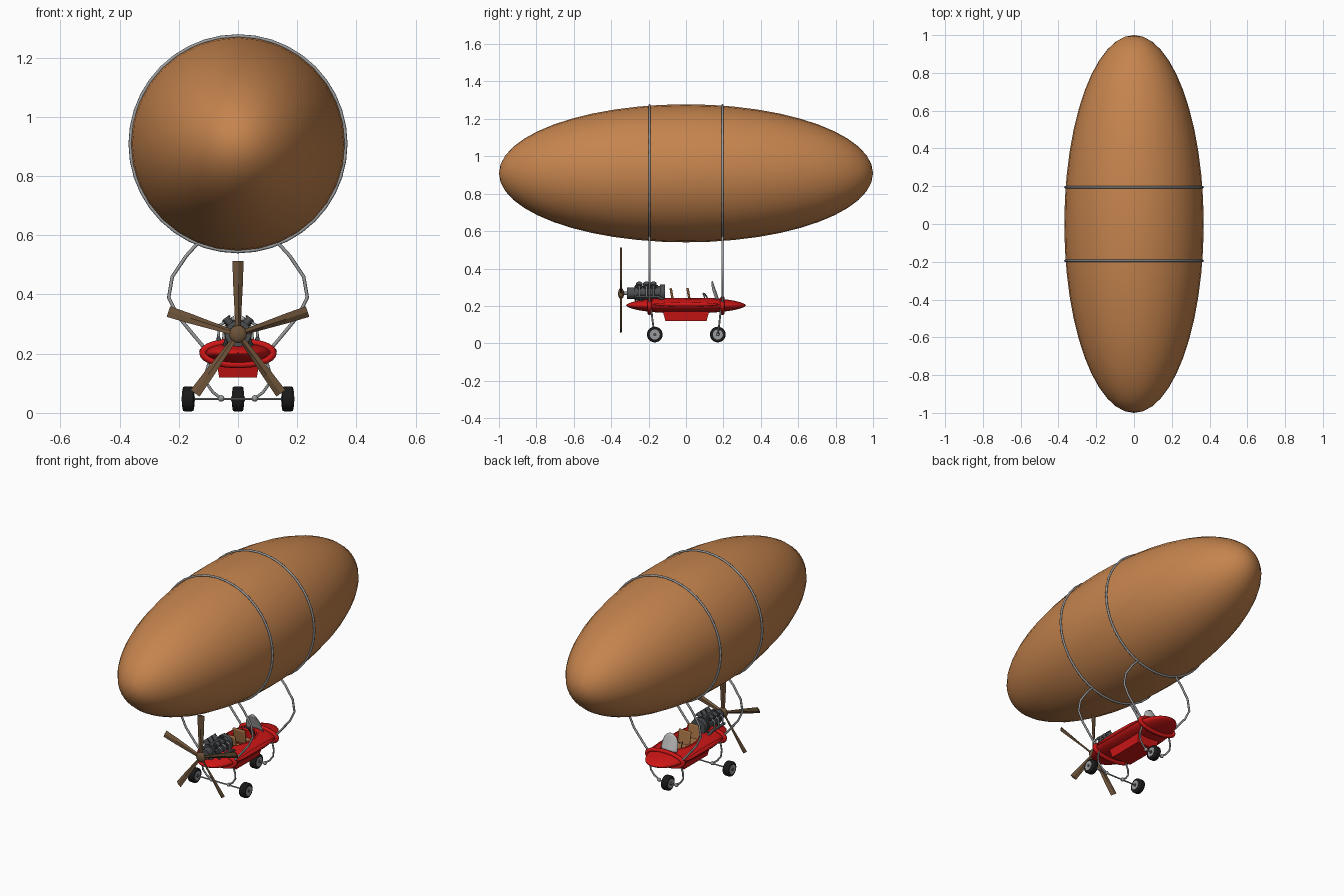
import bpy, bmesh
from math import sin, cos, pi, radians, copysign
from mathutils import Matrix, Vector

if "Cube" in bpy.data.objects:
    bpy.data.objects.remove(bpy.data.objects["Cube"])


def material(name, rgb):
    m = bpy.data.materials.new(name)
    m.diffuse_color = (*rgb, 1)
    m.use_nodes = True
    m.node_tree.nodes["Principled BSDF"].inputs["Base Color"].default_value = m.diffuse_color
    return m


LEATHER = material("envelope_leather", (0.56, 0.23, 0.075))
RED = material("red_paint", (0.62, 0.008, 0.008))
WOOD = material("wood", (0.15, 0.085, 0.04))
SEAT = material("seat_leather", (0.38, 0.17, 0.06))
STEEL = material("steel", (0.32, 0.33, 0.34))
IRON = material("engine_iron", (0.07, 0.075, 0.08))
RUBBER = material("rubber", (0.01, 0.01, 0.01))
GLASS = material("pale_screen", (0.5, 0.5, 0.5))


def finish(name, mat, smooth=40):
    o = bpy.context.object
    o.name = name
    o.data.materials.clear()
    o.data.materials.append(mat)
    if smooth:
        bpy.ops.object.shade_smooth_by_angle(angle=radians(smooth))
    return o


def add_mesh(name, verts, faces, mat, smooth=40):
    me = bpy.data.meshes.new(name)
    me.from_pydata(verts, [], faces)
    bm = bmesh.new()
    bm.from_mesh(me)
    bmesh.ops.recalc_face_normals(bm, faces=bm.faces)
    bm.to_mesh(me)
    bm.free()
    o = bpy.data.objects.new(name, me)
    bpy.context.collection.objects.link(o)
    bpy.ops.object.select_all(action='DESELECT')
    bpy.context.view_layer.objects.active = o
    o.select_set(True)
    return finish(name, mat, smooth)


def tube(name, pts, r, mat, cyclic=False):
    cu = bpy.data.curves.new(name, 'CURVE')
    cu.dimensions = '3D'
    cu.bevel_depth = r
    cu.bevel_resolution = 2
    cu.use_fill_caps = True
    s = cu.splines.new('POLY')
    s.points.add(len(pts) - 1)
    for p, c in zip(s.points, pts):
        p.co = (*c, 1)
    s.use_cyclic_u = cyclic
    o = bpy.data.objects.new(name, cu)
    bpy.context.collection.objects.link(o)
    bpy.ops.object.select_all(action='DESELECT')
    bpy.context.view_layer.objects.active = o
    o.select_set(True)
    bpy.ops.object.convert(target='MESH')
    return finish(name, mat, 60)


def rod(name, a, b, r, mat, sides=16):
    a, b = Vector(a), Vector(b)
    bpy.ops.mesh.primitive_cylinder_add(vertices=sides, radius=r, depth=(b - a).length, location=(a + b) / 2,
                                        rotation=(b - a).to_track_quat('Z', 'Y').to_euler())
    return finish(name, mat)


def ball(name, loc, size, mat, seg=16, rings=10, rot=(0, 0, 0)):
    bpy.ops.mesh.primitive_uv_sphere_add(segments=seg, ring_count=rings, location=loc, rotation=rot)
    bpy.context.object.scale = size
    return finish(name, mat, 60)


def ellipse(rx, ry, n):
    return [(rx * cos(2 * pi * i / n), ry * sin(2 * pi * i / n)) for i in range(n)]


# gas envelope, poles fore and aft
ball("envelope", (0, 0, 0.909), (0.369, 0.369, 1.0), LEATHER, 32, 24, (pi / 2, 0, 0))

# hoops round the envelope with cables down to the hull bands
for tag, y in (("front", -0.195), ("rear", 0.195)):
    tube(tag + "_hoop", [(x, y, 0.909 + z) for x, z in ellipse(0.364, 0.364, 40)], 0.006, STEEL, True)
    for s in (-1, 1):
        path = [(0.135, 0.574), (0.175, 0.53), (0.222, 0.46), (0.234, 0.39), (0.205, 0.33), (0.16, 0.275), (0.118, 0.225)]
        tube(tag + "_cable", [(s * x, y, z) for x, z in path], 0.006, STEEL)
    tube(tag + "_hull_band", [(x, y, 0.202 + z) for x, z in ellipse(0.119, 0.039, 32)], 0.012, RED, True)

# hull: lens-shaped loft with a wide rounded nose
N, stations = 32, 25
verts, faces = [], []
for i in range(stations):
    t = -cos(pi * (i + 0.3) / (stations - 0.4))
    w = 0.124 * (1 - abs(t) ** 3) ** 0.5
    h = 0.042 * (1 - abs(t) ** 2.5) ** 0.6
    verts += [(x, 0.32 * t, 0.203 + z) for x, z in ellipse(w, h, N)]
for i in range(stations - 1):
    for j in range(N):
        k = (j + 1) % N
        faces.append((i * N + j, i * N + k, (i + 1) * N + k, (i + 1) * N + j))
faces += [tuple(range(N)), tuple(range((stations - 1) * N, stations * N))]
hull = add_mesh("hull", verts, faces, RED)

# cockpit opening
bpy.ops.mesh.primitive_cylinder_add(vertices=32, radius=1, depth=0.12, location=(0, 0.025, 0.24))
cutter = bpy.context.object
cutter.scale = (0.062, 0.13, 1)
cutter.hide_render = True
mod = hull.modifiers.new("cockpit", 'BOOLEAN')
mod.object, mod.operation, mod.solver = cutter, 'DIFFERENCE', 'EXACT'
bpy.context.view_layer.objects.active = hull
bpy.ops.object.modifier_apply(modifier=mod.name)
bpy.data.objects.remove(cutter)
tube("cockpit_rim", [(x, 0.025 + y, 0.236) for x, y in ellipse(0.063, 0.131, 32)], 0.006, RED, True)

# side rails and keel box
for s in (-1, 1):
    ball("side_rail", (s * 0.118, 0, 0.208), (0.013, 0.18, 0.012), RED)
bpy.ops.mesh.primitive_cube_add(size=1, location=(0, 0, 0.147))
keel = bpy.context.object
for v in keel.data.vertices:
    k = 1 if v.co.z > 0 else 0.88
    v.co = (v.co.x * 0.145 * k, v.co.y * 0.25 * k, v.co.z * 0.055)
finish("keel_box", RED, 0)

# seats
for y in (-0.075, 0.015):
    for name, loc, size, rx in (("seat_back", (0, y, 0.255), (0.08, 0.013, 0.085), 10),
                                ("seat_cushion", (0, y + 0.035, 0.213), (0.08, 0.06, 0.02), 0)):
        bpy.ops.mesh.primitive_cube_add(size=1, location=loc, rotation=(radians(rx), 0, 0))
        o = bpy.context.object
        o.scale = size
        bpy.ops.object.transform_apply(location=False, rotation=False)
        b = o.modifiers.new("soft", 'BEVEL')
        b.width, b.segments = 0.006, 2
        finish(name, SEAT)

# windscreen: bowed arch leaning back
verts, faces = [], []
for j in range(7):
    v = j / 6
    half = 0.054 * (1 - v ** 2.6) ** 0.5 if v < 1 else 0.008
    for i in range(9):
        u = -1 + i / 4
        verts.append((half * u, 0.178 - 0.035 * v - 0.3 * half * u * u, 0.232 + 0.1 * v))
for j in range(6):
    for i in range(8):
        a = j * 9 + i
        faces.append((a, a + 1, a + 10, a + 9))
screen = add_mesh("windscreen", verts, faces, GLASS)
screen.modifiers.new("thickness", 'SOLIDIFY').thickness = 0.004

# control levers and handlebar
rod("steering_column", (0, 0.14, 0.2), (0, 0.1, 0.265), 0.004, IRON, 8)
rod("handlebar", (-0.03, 0.1, 0.265), (0.03, 0.1, 0.265), 0.004, IRON, 8)
for s in (-1, 1):
    rod("control_lever", (s * 0.04, 0.115, 0.2), (s * 0.04, 0.09, 0.27), 0.003, IRON, 8)

# engine: crankcase, cylinders, exhausts
EZ = 0.268
rod("crankcase", (0, -0.275, EZ), (0, -0.12, EZ), 0.038, IRON, 20)
rod("gear_case", (0, -0.315, EZ), (0, -0.27, EZ), 0.03, IRON, 20)
rod("rear_cover", (0, -0.14, EZ), (0, -0.112, EZ), 0.047, IRON, 20)
rod("propeller_shaft", (0, -0.345, EZ), (0, -0.31, EZ), 0.009, STEEL)
for y in (-0.27, -0.155):
    rod("engine_flange", (0, y - 0.004, EZ), (0, y + 0.004, EZ), 0.044, IRON, 20)
for s in (-1, 1):
    d = Vector((s * sin(radians(38)), 0, cos(radians(38))))
    for y in (-0.25, -0.212, -0.174):
        c = Vector((0, y, EZ))
        rod("engine_cylinder", c, c + d * 0.068, 0.013, IRON)
        for r in (0.044, 0.053, 0.062):
            rod("cooling_fin", c + d * r, c + d * (r + 0.004), 0.017, IRON)
        tube("exhaust_elbow", [c + d * 0.055, (s * 0.064, y, 0.295), (s * 0.066, y, 0.25)], 0.005, STEEL)
    tube("exhaust_pipe", [(s * 0.066, -0.265, 0.25), (s * 0.066, -0.15, 0.25), (s * 0.06, -0.115, 0.23)], 0.008, IRON)
    rod("engine_mount", (s * 0.03, -0.255, EZ), (s * 0.05, -0.235, 0.215), 0.007, IRON, 8)
    rod("engine_mount", (s * 0.03, -0.14, EZ), (s * 0.05, -0.14, 0.22), 0.007, IRON, 8)

# five-blade propeller
ball("propeller_hub", (0, -0.347, 0.266), (0.03, 0.016, 0.03), WOOD)
sections = [(0.015, 0.010, 30), (0.09, 0.0135, 24), (0.17, 0.0175, 19), (0.247, 0.0195, 15)]
for b in range(5):
    turn = Matrix.Translation((0, -0.347, 0.266)) @ Matrix.Rotation(b * 2 * pi / 5, 4, 'Y')
    verts, faces = [], []
    for r, w, pitch in sections:
        twist = Matrix.Rotation(radians(pitch), 4, 'Z')
        verts += [turn @ (twist @ Vector((x, y, r))) for x, y in ((-w, 0), (0, -0.005), (w, 0), (0, 0.005))]
    for i in range(3):
        for j in range(4):
            k = (j + 1) % 4
            faces.append((i * 4 + j, i * 4 + k, i * 4 + 4 + k, i * 4 + 4 + j))
    faces += [(0, 1, 2, 3), (12, 13, 14, 15)]
    add_mesh("propeller_blade", verts, faces, WOOD, 0)


# wheels with tyre and hub
def wheel(x, y):
    z = 0.047
    rod("tyre", (x - 0.019, y, z), (x + 0.019, y, z), 0.042, RUBBER, 24)
    b = bpy.context.object.modifiers.new("round", 'BEVEL')
    b.width, b.segments, b.limit_method = 0.007, 2, 'ANGLE'
    rod("wheel_disc", (x - 0.0205, y, z), (x + 0.0205, y, z), 0.027, STEEL, 24)
    rod("wheel_hub", (x - 0.023, y, z), (x + 0.023, y, z), 0.009, IRON, 12)


for x, y in ((-0.168, -0.167), (0.168, -0.167), (0, 0.17)):
    wheel(x, y)
rod("main_axle", (-0.168, -0.167, 0.047), (0.168, -0.167, 0.047), 0.004, STEEL, 8)
rod("nose_axle", (-0.057, 0.17, 0.047), (0.057, 0.17, 0.047), 0.004, STEEL, 8)

# curved undercarriage struts
for y, top in ((-0.167, -0.185), (0.17, 0.185)):
    for s in (-1, 1):
        ball("axle_joint", (s * 0.057, y, 0.049), (0.011, 0.011, 0.011), STEEL)
        path = [(0.057, 0.049), (0.085, 0.07), (0.106, 0.1), (0.108, 0.135), (0.095, 0.18)]
        tube("strut", [(s * x, y + (top - y) * i / 4, z) for i, (x, z) in enumerate(path)], 0.005, STEEL)
